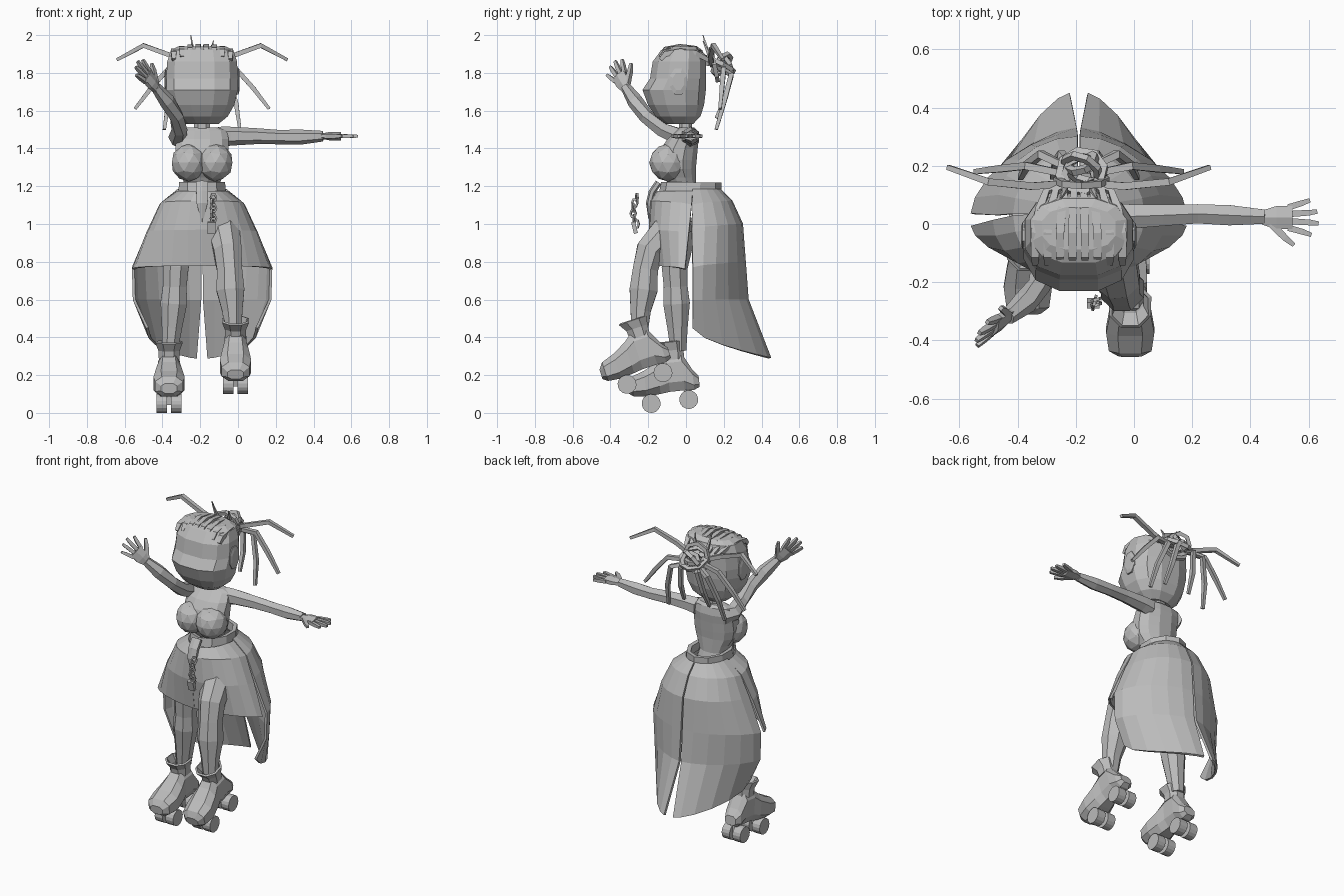
import bpy, bmesh, math
from mathutils import Vector, Matrix

if "Cube" in bpy.data.objects:
    bpy.data.objects.remove(bpy.data.objects["Cube"])

CX = -0.19  # body centre line

grey = bpy.data.materials.new("plain_grey")
grey.use_nodes = True
grey.diffuse_color = (0.5, 0.5, 0.5, 1)
grey.node_tree.nodes["Principled BSDF"].inputs["Base Color"].default_value = (0.5, 0.5, 0.5, 1)


def finish(name, bm, thick=0, matrix=None):
    bmesh.ops.recalc_face_normals(bm, faces=bm.faces)
    if matrix:
        bm.transform(matrix)
    me = bpy.data.meshes.new(name)
    bm.to_mesh(me)
    bm.free()
    me.materials.append(grey)
    ob = bpy.data.objects.new(name, me)
    bpy.context.scene.collection.objects.link(ob)
    if thick:
        mod = ob.modifiers.new("thickness", "SOLIDIFY")
        mod.thickness = thick
        mod.offset = 0
    return ob


def skin(name, rows, closed=True, caps=True, thick=0, matrix=None):
    """Bridge rows of points into a surface."""
    bm = bmesh.new()
    vs = [[bm.verts.new(p) for p in row] for row in rows]
    n = len(rows[0])
    for a, b in zip(vs, vs[1:]):
        for i in range(n if closed else n - 1):
            j = (i + 1) % n
            bm.faces.new((a[i], a[j], b[j], b[i]))
    if closed and caps:
        bm.faces.new(vs[0])
        bm.faces.new(vs[-1])
    return finish(name, bm, thick, matrix)


def spow(v, p):
    return math.copysign(abs(v) ** p, v)


def stack(name, rings, n=12, p=0.8, cx=CX, **kw):
    """Horizontal rings: height, half width, front y, back y."""
    rows = []
    for z, hx, yf, yb in rings:
        rows.append([(cx + hx * spow(math.cos(t), p),
                      (yf + yb) / 2 + (yb - yf) / 2 * spow(math.sin(t), p), z)
                     for t in (2 * math.pi * (i + 0.5) / n for i in range(n))])
    return skin(name, rows, **kw)


def tube(name, pts, radii, n=6, flat=1.0, side=(0, 1, 0)):
    """Limb along a path; flat squashes it across the side direction."""
    pts = [Vector(p) for p in pts]
    rows = []
    for i, c in enumerate(pts):
        t = (pts[min(i + 1, len(pts) - 1)] - pts[max(i - 1, 0)]).normalized()
        u = Vector(side)
        u = (u - t * u.dot(t)).normalized()
        w = t.cross(u) * flat
        rows.append([c + radii[i] * (math.cos(a) * u + math.sin(a) * w)
                     for a in (2 * math.pi * (k + 0.5) / n for k in range(n))])
    return skin(name, rows)


# Head, ears, neck and torso
stack("head", [(1.53, .09, -.11, .04), (1.57, .14, -.165, .08), (1.63, .175, -.205, .10),
               (1.71, .195, -.235, .11), (1.77, .195, -.195, .11), (1.86, .19, -.18, .11),
               (1.92, .17, -.135, .09), (1.94, .13, -.09, .06)])
for s, nm in ((1, "left"), (-1, "right")):
    x = CX + s * 0.165
    rows = [[(x + s * d, -.04 + r * .05 * math.cos(a), 1.755 + r * .075 * math.sin(a))
             for a in (math.pi * (k + .5) / 4 for k in range(8))]
            for d, r in ((0, 1), (.028, 1), (.034, .65))]
    skin(nm + "_ear", rows)
stack("neck", [(1.44, .06, -.05, .05), (1.5, .045, -.04, .035), (1.58, .045, -.04, .035)], n=8)
stack("torso", [(1.12, .11, -.10, .08), (1.2, .09, -.09, .055), (1.245, .11, -.115, .055),
                (1.29, .135, -.15, .055), (1.34, .145, -.155, .06), (1.4, .145, -.135, .065),
                (1.45, .145, -.10, .07), (1.495, .135, -.05, .06), (1.51, .09, -.035, .045)], n=12, p=.9)
for s, nm in ((1, "left"), (-1, "right")):
    bm = bmesh.new()
    bmesh.ops.create_icosphere(bm, subdivisions=2, radius=1)
    m = Matrix.Translation((CX + s * .07, -.095, 1.325)) @ Matrix.Diagonal((.095, .10, .10, 1))
    finish(nm + "_bust", bm, matrix=m)

# Arms and hands
tube("left_arm", [(-.1, .02, 1.46), (-.04, .025, 1.465), (.1, .03, 1.465), (.22, .035, 1.46),
                  (.33, .03, 1.46), (.45, .025, 1.465)],
     [.055, .05, .042, .038, .04, .028])
tube("right_arm", [(-.28, .02, 1.45), (-.32, -.03, 1.46), (-.31, -.13, 1.50), (-.325, -.21, 1.57),
                   (-.375, -.27, 1.65), (-.435, -.32, 1.725)],
     [.055, .05, .042, .04, .042, .028], side=(0, 0, 1))


def hand(name, wrist, fwd, thumb):
    """Flat palm with four fingers and a thumb."""
    w, f, s = Vector(wrist), Vector(fwd).normalized(), Vector(thumb).normalized()
    tube(name + "_palm", [w - f * .02, w + f * .03, w + f * .085], [.028, .046, .046],
         flat=.5, side=s)
    for k, (across, length) in enumerate(((.035, .15), (.012, .175), (-.012, .17), (-.035, .145))):
        tube(f"{name}_finger_{k}", [w + f * .07 + s * across, w + f * (length - .03) + s * across * 1.4,
                                    w + f * length + s * across * 1.7],
             [.015, .014, .01], n=4, side=s)
    tube(name + "_thumb", [w + f * .01 + s * .02, w + f * .06 + s * .07, w + f * .09 + s * .095],
         [.018, .016, .01], n=4, side=s)


hand("left_hand", (.46, .022, 1.465), (1, 0, 0), (0, -1, 0))
hand("right_hand", (-.435, -.32, 1.725), (-.6, -.4, .72), (.3, .65, .61))

# Belt, buckle and hanging chain
stack("belt", [(1.165, .12, -.13, .175), (1.22, .115, -.12, .175)], n=10, p=1, caps=False, thick=.025)
tube("buckle", [(-.19, -.145, 1.22), (-.19, -.18, 1.17), (-.19, -.195, 1.11), (-.19, -.195, 1.03)],
     [.036, .036, .034, .01], n=6, flat=.5, side=(1, 0, 0))


def hoop(name, centre, major, minor, rot, n=8, long=1.0):
    rows = []
    for i in range(n + 1):
        a = 2 * math.pi * i / n
        d = Vector((math.cos(a), 0, math.sin(a) * long))
        rows.append([d * (major + minor * math.cos(b)) + Vector((0, minor * math.sin(b), 0))
                     for b in (math.pi * (k + .5) / 2 for k in range(4))])
    m = Matrix.Translation(centre) @ Matrix.Rotation(rot[1], 4, "Z") @ Matrix.Rotation(rot[0], 4, "X")
    return skin(name, rows, caps=False, matrix=m)


for k in range(6):
    hoop(f"chain_link_{k}", (-.13 - .006 * (k % 2), -.26 - .02 * math.sin(k * .6), 1.14 - k * .028),
         .015, .007, (0, .3 + (k % 2) * .9), n=6, long=1.4)
tube("chain_charm", [(-.14, -.28, 1.01), (-.14, -.265, .95)], [.03, .03], n=4, flat=.5, side=(1, 0, 0))


# Skirt: short front panels and long split back panels
def panel(name, s, rows, n=6):
    """Row: side z, middle z, half width, side y, middle y, split gap, straightness."""
    grid = []
    for zs, zc, rx, y0, y1, gap, p in rows:
        line = []
        for k in range(n + 1):
            a = math.pi / 2 * k / n
            c, d = max(math.cos(a), 0) ** p, math.sin(a) ** p
            line.append((CX + s * (gap + (rx - gap) * c), y0 + (y1 - y0) * d, zs + (zc - zs) * d ** .6))
        grid.append(line)
    skin(name, grid, closed=False, thick=.014)


for s, nm in ((1, "left"), (-1, "right")):
    panel(nm + "_front_skirt", s, [
        (1.17, 1.17, .13, .035, -.15, 0, 1), (1.1, 1.12, .22, .03, -.185, 0, 1),
        (.95, .97, .29, .015, -.19, 0, 1), (.76, .78, .365, -.005, -.165, 0, 1.2)])
    panel(nm + "_back_skirt", s, [
        (1.18, 1.18, .125, .035, .18, .003, 1), (1.1, 1.12, .22, .035, .24, .003, 1),
        (.97, 1.0, .28, .03, .295, .003, 1), (.77, .8, .365, .035, .31, .004, 1.2),
        (.6, .6, .36, .035, .325, .006, 1.3), (.45, .29, .29, .035, .445, .03, 1.4)])

# Legs
tube("left_leg", [(-.1, -.02, 1.03), (-.075, -.11, .95), (-.055, -.19, .86), (-.045, -.215, .76),
                  (-.04, -.225, .65), (-.03, -.24, .54), (-.025, -.245, .44)],
     [.09, .09, .08, .072, .08, .058, .048], n=8, side=(1, 0, 0))
tube("right_leg", [(-.29, -.02, 1.03), (-.31, -.04, .9), (-.33, -.06, .77), (-.335, -.055, .67),
                   (-.34, -.05, .58), (-.35, -.045, .45), (-.36, -.04, .33)],
     [.09, .085, .074, .068, .076, .058, .045], n=8, side=(1, 0, 0))


# Roller skates
def skate(name, centre, tilt):
    m = Matrix.Translation(centre) @ Matrix.Rotation(tilt, 4, "X")
    # shoe sections along the foot: y, half width, bottom, top
    rows = []
    for y, w, lo, hi in ((-.215, .045, .065, .12), (-.19, .078, .045, .155), (-.12, .088, .035, .18),
                         (-.045, .075, .04, .22), (.005, .062, .045, .26), (.085, .062, .045, .26),
                         (.135, .058, .045, .16), (.165, .04, .06, .12)):
        rows.append([(w * spow(math.cos(a), .75), y, (lo + hi) / 2 + (hi - lo) / 2 * spow(math.sin(a), .75))
                     for a in (math.pi * (k + .5) / 4 for k in range(8))])
    skin(name + "_shoe", rows, matrix=m)
    stack(name + "_cuff", [(.22, .052, -.01, .095), (.27, .055, -.015, .10), (.315, .072, -.045, .11)],
          n=8, p=.9, cx=0, caps=False, thick=.012, matrix=m)
    for yy in (-.1, .1):
        bm = bmesh.new()
        bmesh.ops.create_cube(bm, size=1)
        finish(name + "_truck", bm, matrix=m @ Matrix.Translation((0, yy, .025)) @ Matrix.Diagonal((.05, .04, .06, 1)))
        for xx in (-.038, .038):
            bm = bmesh.new()
            bmesh.ops.create_cone(bm, cap_ends=True, segments=16, radius1=.05, radius2=.05, depth=.055)
            finish(name + "_wheel", bm, matrix=m @ Matrix.Translation((xx, yy, 0)) @ Matrix.Rotation(math.pi / 2, 4, "Y"))


skate("left_skate", (-.013, -.217, .182), math.radians(18))
skate("right_skate", (-.365, -.085, .06), math.radians(6))

# Braided rows over the scalp
for k in range(8):
    u = (k - 3.5) / 3.5
    x, drop = CX + u * .15, .025 * u * u
    tube(f"braid_row_{k}", [(x, -.135, 1.895 - drop), (x, -.11, 1.925 - drop), (x, -.03, 1.94 - drop),
                            (x * .9 + CX * .1, .05, 1.93 - drop), (CX + u * .11, .115, 1.87),
                            (CX + u * .04, .14, 1.85)],
         [.014, .02, .02, .02, .016, .012], n=4, side=(1, 0, 0))

# Bun of coiled hoops
for k, (y, r, t, turn) in enumerate(((.15, .085, .2, 0), (.18, .08, 1.1, .2), (.19, .065, -.6, -.5),
                                     (.21, .05, .5, .4), (.17, .06, 1.5, 0))):
    hoop(f"bun_coil_{k}", (CX + .01, y, 1.845), r, .016, (t, turn))

# Loose dreads
for s, nm in ((1, "left"), (-1, "right")):
    dreads = [[(.04, .14, 1.84), (.16, .13, 1.89), (.31, .145, 1.945), (.45, .195, 1.87)],
              [(.04, .17, 1.83), (.18, .2, 1.82), (.27, .19, 1.72), (.355, .18, 1.61)],
              [(.03, .19, 1.82), (.13, .24, 1.79), (.18, .2, 1.64), (.2, .16, 1.5)],
              [(.02, .18, 1.82), (.06, .24, 1.8), (.08, .21, 1.67), (.09, .16, 1.56)]]
    for k, path in enumerate(dreads):
        tube(f"{nm}_dread_{k}", [(CX + s * x, y, z) for x, y, z in path],
             [.016, .018, .017, .012], n=4, side=(0, 1, 0))
    tube(nm + "_hair_spike", [(CX + s * .045, .12, 1.9), (CX + s * .06, .09, 2.0 if s < 0 else 1.97)], [.012, .003], n=4)
